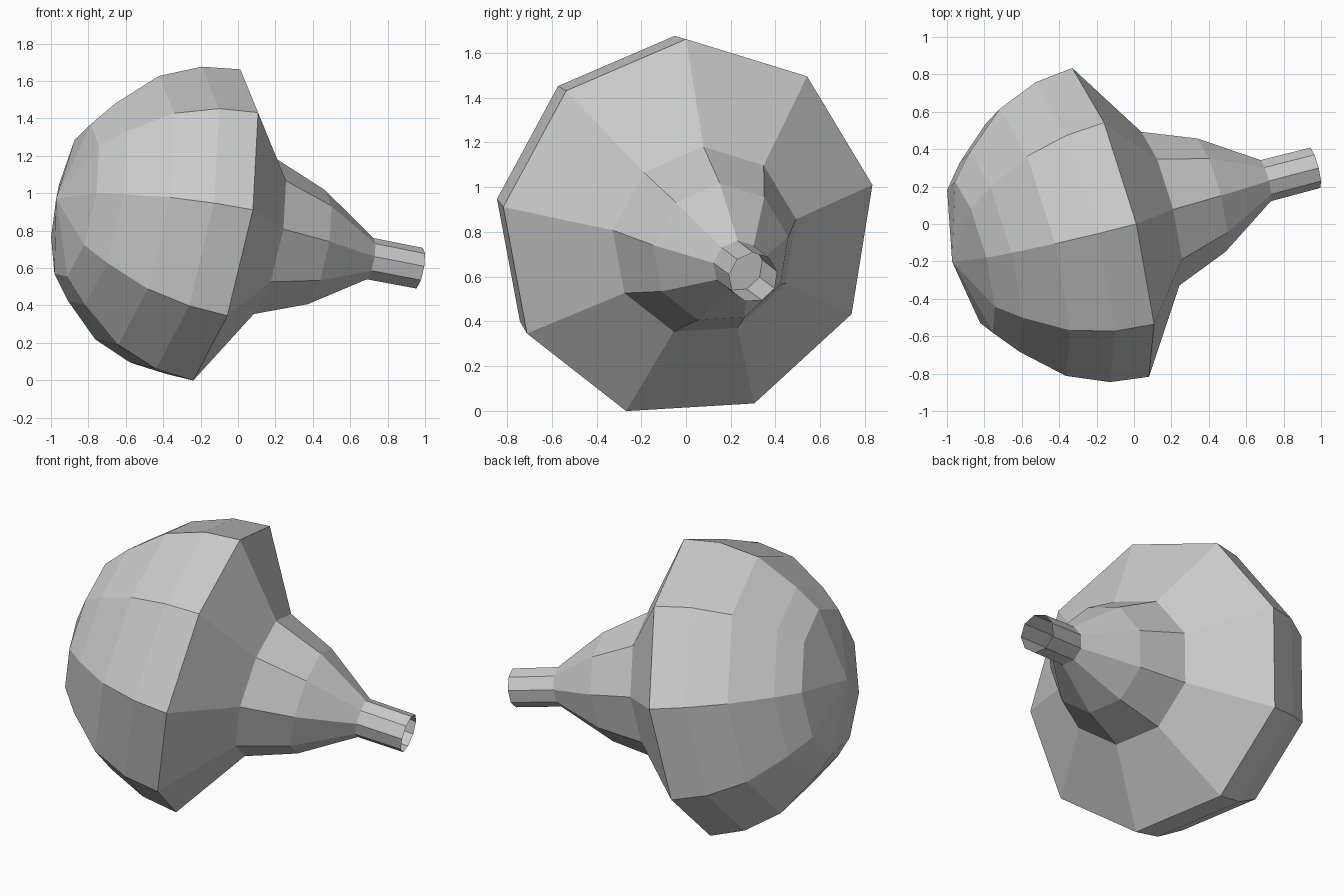
import bpy, bmesh, math
from mathutils import Vector, Quaternion

if "Cube" in bpy.data.objects:
    bpy.data.objects.remove(bpy.data.objects["Cube"])

SIDES = 9
CENTRE = Vector((-0.154, 0.01, 0.813))            # middle of the wide rim
AXIS = Vector((0.951, 0.247, -0.184)).normalized()
START = Vector((0.164, -0.01, 0.847))             # direction of the first rim corner
START = (START - AXIS * START.dot(AXIS)).normalized()


def lathe(name, profile):
    """Faceted turned part: profile is (distance along tilted axis, radius)."""
    bm = bmesh.new()
    rings = []
    for t, r in profile:
        mid = CENTRE + AXIS * t
        if r == 0:
            rings.append([bm.verts.new(mid)] * SIDES)
        else:
            rings.append([bm.verts.new(mid + Quaternion(AXIS, math.tau * i / SIDES) @ (START * r))
                          for i in range(SIDES)])
    for a, b in zip(rings, rings[1:]):
        for i in range(SIDES):
            j = (i + 1) % SIDES
            bm.faces.new(dict.fromkeys((a[i], a[j], b[j], b[i])))
    # rings run towards +axis; wind outward
    bm.normal_update()
    mesh = bpy.data.meshes.new(name)
    bm.to_mesh(mesh)
    bm.free()
    obj = bpy.data.objects.new(name, mesh)
    bpy.context.collection.objects.link(obj)
    return obj


# Rounded bulb with sloped shoulder
lathe("bulb", [(-0.86, 0), (-0.753, 0.423), (-0.64, 0.56), (-0.433, 0.748),
               (-0.211, 0.84), (0, 0.865), (0.295, 0.43)])

# Tapered neck and open spout
lathe("neck", [(0.295, 0.43), (0.587, 0.317), (0.898, 0.115)])
lathe("spout", [(0.898, 0.115), (1.177, 0.113)])

# Wall at the bottom of the spout
lathe("spout_floor", [(0.898, 0.115), (0.898, 0)])
